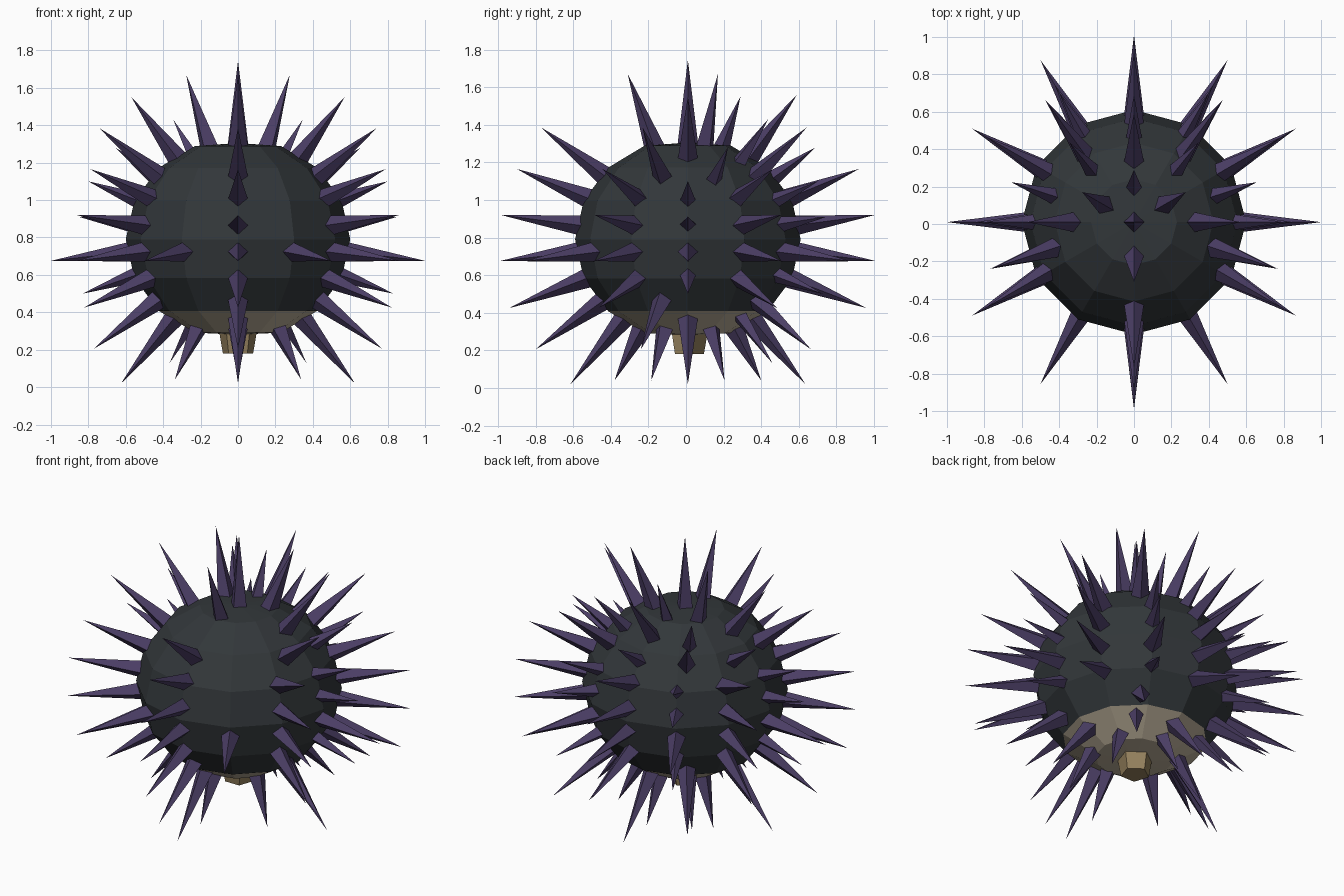
import bpy, bmesh, math
from mathutils import Vector, Matrix

if "Cube" in bpy.data.objects:
    bpy.data.objects.remove(bpy.data.objects["Cube"])

CENTRE = Vector((0, 0.01, 0.79))
RX, RZ = 0.6, 0.54


def material(name, rgb):
    m = bpy.data.materials.new(name)
    m.diffuse_color = (*rgb, 1)
    m.use_nodes = True
    m.node_tree.nodes["Principled BSDF"].inputs["Base Color"].default_value = m.diffuse_color
    return m


def make_object(name, bm, *mats):
    me = bpy.data.meshes.new(name)
    bm.normal_update()
    bm.to_mesh(me)
    bm.free()
    for m in mats:
        me.materials.append(m)
    ob = bpy.data.objects.new(name, me)
    bpy.context.collection.objects.link(ob)
    return ob


shell = material("shell_dark", (0.032, 0.038, 0.042))
under = material("underside_tan", (0.50, 0.43, 0.32))
mouth_mat = material("mouth_tan", (0.30, 0.22, 0.11))
purple = material("spine_purple", (0.070, 0.048, 0.130))

# Body: squashed 12-sided ball with flattened poles and tan underside
bm = bmesh.new()
bmesh.ops.create_uvsphere(bm, u_segments=12, v_segments=8, radius=1)
bmesh.ops.transform(bm, verts=bm.verts,
                    matrix=Matrix.Translation(CENTRE) @ Matrix.Diagonal((RX, RX, RZ, 1)))
for v in bm.verts:
    v.co.z = min(max(v.co.z, 0.28), 1.305)
for f in bm.faces:
    if f.calc_center_median().z < 0.40:
        f.material_index = 1
make_object("body", bm, shell, under)

# Mouth: small tapered plug underneath
bm = bmesh.new()
bmesh.ops.create_cone(bm, cap_ends=True, segments=5, radius1=0.085, radius2=0.11, depth=0.14,
                      matrix=Matrix.Translation((0, 0.01, 0.25)))
make_object("mouth", bm, mouth_mat)

# Spines: four-sided pyramids aimed outward from the body centre
spines = bmesh.new()


def spine(azimuth, r, z, width=0.056):
    """Azimuth in degrees, 0 is the front; r and z locate the tip."""
    a = math.radians(azimuth)
    tip = Vector((r * math.sin(a), CENTRE.y - r * math.cos(a), z))
    d = (tip - CENTRE).normalized()
    t = 1 / math.sqrt((d.x / RX) ** 2 + (d.y / RX) ** 2 + (d.z / RZ) ** 2)
    base = CENTRE + d * t * 0.92
    length = (tip - base).length
    rot = d.to_track_quat('Z', 'Y').to_matrix().to_4x4()
    bmesh.ops.create_cone(spines, cap_ends=True, segments=4, radius1=width, radius2=0, depth=length,
                          matrix=Matrix.Translation((base + tip) / 2) @ rot)


def ring(count, r, z):
    for i in range(count):
        spine(360 * i / count, r, z)


def pairs(items, width):
    for a, r, z in items:
        spine(a, r, z, width)
        if a % 180:
            spine(-a, r, z, width)


# Regular rings of long spines, top to bottom
spine(0, 0, 1.745)
ring(3, 0.32, 1.67)
pairs([(90, 0.57, 1.55), (180, 0.58, 1.56)], 0.056)
ring(5, 0.78, 1.385)
ring(6, 0.91, 1.165)
ring(6, 0.995, 0.92)
ring(12, 1.0, 0.675)
ring(6, 0.95, 0.425)
ring(5, 0.81, 0.205)
ring(4, 0.625, 0.02)
ring(6, 0.39, 0.04)

# Shorter spines filling the sides and back
pairs([(180, 0.28, 1.55), (141, 0.55, 1.43), (108, 0.69, 1.28), (180, 0.68, 1.28),
       (90, 0.80, 1.10), (150, 0.80, 1.10), (90, 0.85, 0.91), (150, 0.85, 0.91),
       (90, 0.83, 0.50), (150, 0.83, 0.50), (141, 0.58, 0.13)], 0.046)
make_object("spines", spines, purple)
